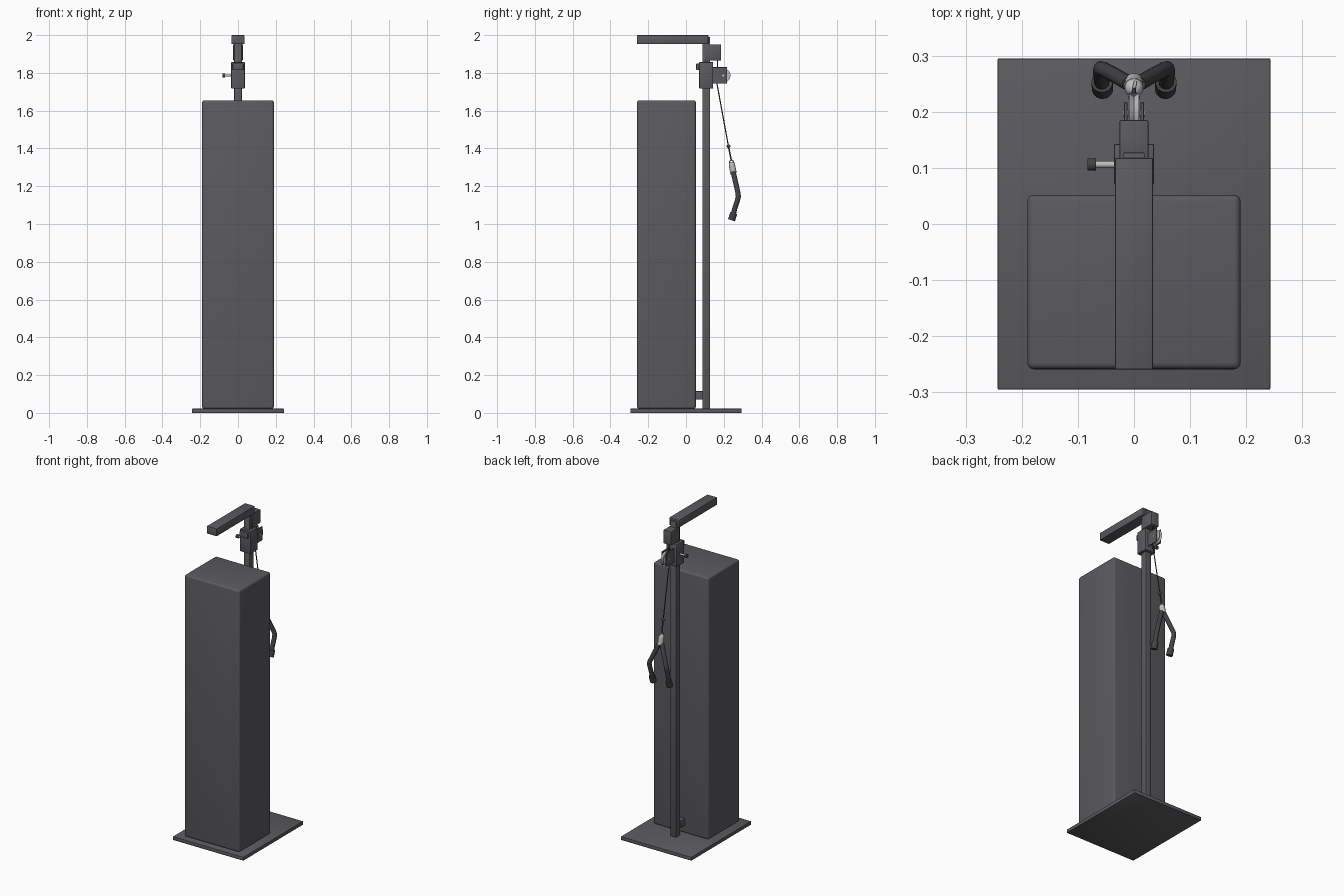
import bpy
import math
from mathutils import Vector

if "Cube" in bpy.data.objects:
    bpy.data.objects.remove(bpy.data.objects["Cube"])


def material(name, rgb):
    m = bpy.data.materials.new(name)
    m.diffuse_color = (*rgb, 1)
    m.use_nodes = True
    m.node_tree.nodes["Principled BSDF"].inputs["Base Color"].default_value = m.diffuse_color
    return m


FRAME = material("charcoal frame", (0.105, 0.105, 0.115))
ROPE = material("dark rubber", (0.055, 0.055, 0.06))
STEEL = material("light steel", (0.52, 0.52, 0.52))


def box(name, x, y, z, mat=FRAME, bevel=0.003, segments=2):
    """Bevelled box from (min, max) ranges."""
    bpy.ops.mesh.primitive_cube_add(size=1, location=[(a + b) / 2 for a, b in (x, y, z)])
    ob = bpy.context.object
    ob.name = name
    ob.scale = [b - a for a, b in (x, y, z)]
    bpy.ops.object.transform_apply(location=False, rotation=False, scale=True)
    mod = ob.modifiers.new("bevel", 'BEVEL')
    mod.width, mod.segments = bevel, segments
    bpy.ops.object.modifier_apply(modifier=mod.name)
    ob.data.materials.append(mat)
    bpy.ops.object.shade_smooth_by_angle(angle=math.radians(40))
    return ob


def rod(name, a, b, r, mat, r2=None, sides=24):
    """Cylinder or cone from point a to point b."""
    a, b = Vector(a), Vector(b)
    d = b - a
    bpy.ops.mesh.primitive_cone_add(vertices=sides, radius1=r, radius2=r if r2 is None else r2,
                                    depth=d.length, location=(a + b) / 2,
                                    rotation=d.to_track_quat('Z', 'Y').to_euler())
    ob = bpy.context.object
    ob.name = name
    ob.data.materials.append(mat)
    bpy.ops.object.shade_smooth_by_angle(angle=math.radians(40))
    return ob


def ball(name, p, r, mat):
    bpy.ops.mesh.primitive_uv_sphere_add(segments=20, ring_count=12, radius=r, location=p)
    ob = bpy.context.object
    ob.name = name
    ob.data.materials.append(mat)
    bpy.ops.object.shade_smooth()


def ring(name, p, r, thick, rot, mat):
    bpy.ops.mesh.primitive_torus_add(location=p, rotation=rot, major_radius=r,
                                     minor_radius=thick, major_segments=24, minor_segments=8)
    ob = bpy.context.object
    ob.name = name
    ob.data.materials.append(mat)
    bpy.ops.object.shade_smooth()


# Base, weight tower, upright and overhead arm
box("base_plate", (-0.243, 0.243), (-0.295, 0.295), (0, 0.022), bevel=0.002)
box("weight_tower", (-0.19, 0.19), (-0.259, 0.052), (0.022, 1.655), bevel=0.012, segments=4)
box("upright_column", (-0.02, 0.02), (0.087, 0.127), (0.02, 1.99), bevel=0.002)
box("foot_bracket", (-0.03, 0.03), (0.045, 0.09), (0.07, 0.115))
box("overhead_arm", (-0.034, 0.034), (-0.259, 0.118), (1.953, 2.0))
box("top_pulley_housing", (-0.026, 0.026), (0.1, 0.185), (1.866, 1.951))

# Sliding carriage with its locking pin
box("carriage", (-0.036, 0.036), (0.07, 0.143), (1.717, 1.857))
box("carriage_tab", (-0.028, 0.028), (0.054, 0.075), (1.815, 1.85))
rod("pin_shaft", (-0.033, 0.106, 1.786), (-0.07, 0.106, 1.786), 0.006, STEEL)
rod("pin_knob", (-0.068, 0.106, 1.786), (-0.083, 0.106, 1.786), 0.011, ROPE)

# Grooved pulley between two cheek plates
PY, PZ = 0.197, 1.786
for s in (-1, 1):
    box("pulley_cheek", (s * 0.0145 - 0.003, s * 0.0145 + 0.003), (0.138, 0.217),
        (1.744, 1.83), bevel=0.001, segments=1)
    rod("pulley_flange", (0, PY, PZ), (s * 0.009, PY, PZ), 0.03, STEEL, r2=0.038, sides=32)
    rod("axle_cap", (s * 0.01, PY, PZ), (s * 0.02, PY, PZ), 0.006, STEEL)

# Cable from the pulley to the rope handle
rod("upper_cable", (0, 0.168, 1.87), (0, 0.164, 1.79), 0.003, ROPE, sides=12)
rod("cable", (0, 0.158, 1.775), (0, 0.226, 1.405), 0.003, ROPE, sides=12)
ball("cable_stop", (0, 0.225, 1.412), 0.01, ROPE)
rod("cable_end", (0, 0.226, 1.405), (0, 0.239, 1.34), 0.004, ROPE, sides=12)
ring("clip_ring", (0, 0.241, 1.326), 0.012, 0.003, (0.2, math.pi / 2, 0), STEEL)
rod("rope_clamp", (0, 0.243, 1.313), (0, 0.252, 1.266), 0.017, STEEL)
ball("clamp_cap", (0, 0.243, 1.313), 0.0165, STEEL)

# Two rope strands with end stops
for s in (-1, 1):
    pts = [(0.008, 0.25, 1.275), (0.034, 0.265, 1.21), (0.055, 0.276, 1.16),
           (0.059, 0.277, 1.145), (0.06, 0.273, 1.128), (0.058, 0.256, 1.075),
           (0.057, 0.25, 1.045)]
    cu = bpy.data.curves.new("rope_strand", 'CURVE')
    cu.dimensions = '3D'
    cu.bevel_depth, cu.bevel_resolution, cu.use_fill_caps = 0.0135, 4, True
    sp = cu.splines.new('POLY')
    sp.points.add(len(pts) - 1)
    for p, (x, y, z) in zip(sp.points, pts):
        p.co = (s * x, y, z, 1)
    ob = bpy.data.objects.new("rope_strand", cu)
    bpy.context.collection.objects.link(ob)
    cu.materials.append(ROPE)
    bpy.ops.object.select_all(action='DESELECT')
    ob.select_set(True)
    bpy.context.view_layer.objects.active = ob
    bpy.ops.object.convert(target='MESH')
    bpy.ops.object.shade_smooth_by_angle(angle=math.radians(40))
    rod("rope_end_stop", (s * 0.057, 0.253, 1.058), (s * 0.056, 0.241, 1.02), 0.019, ROPE)
